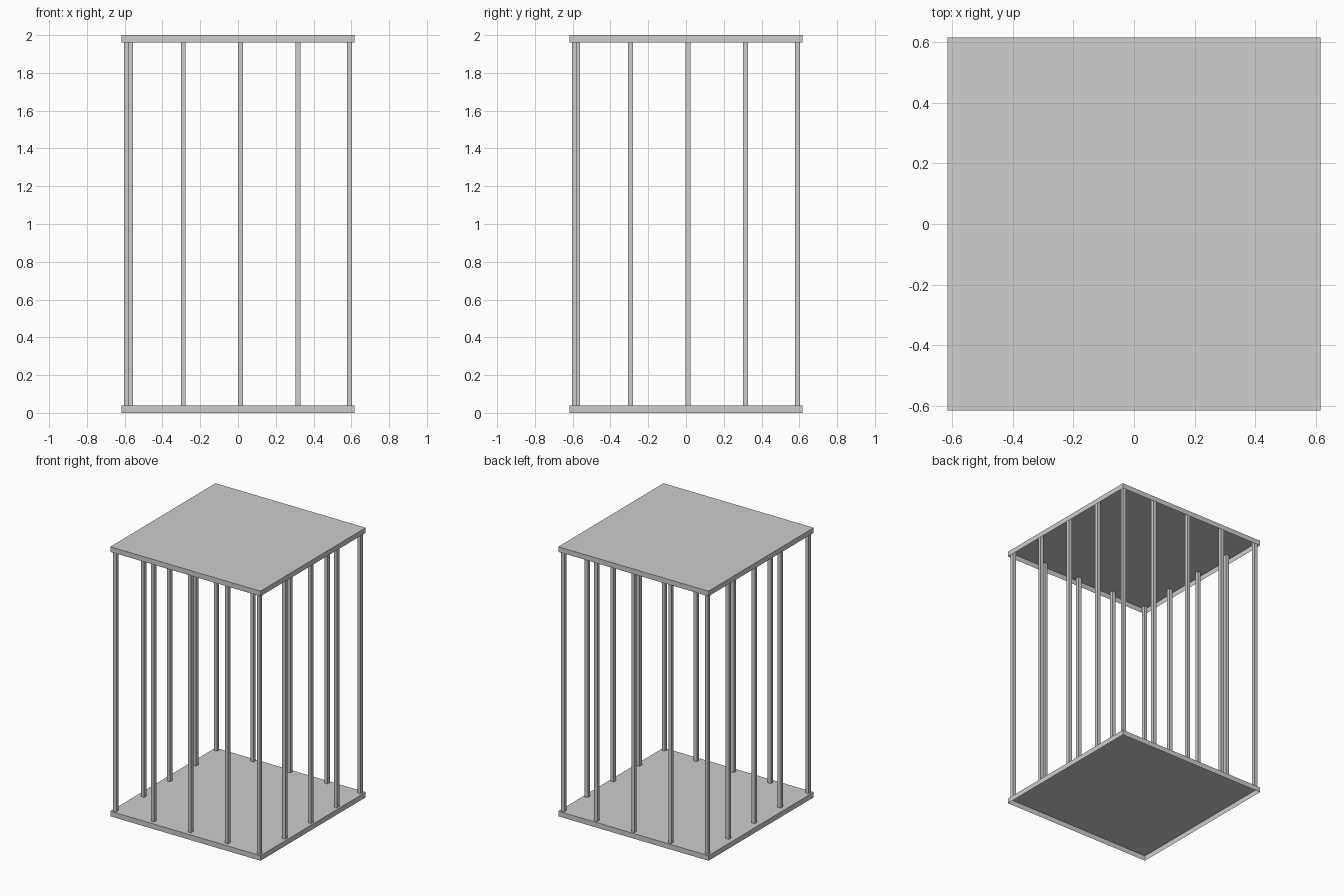
import bpy
import bmesh
from mathutils import Matrix

cube = bpy.data.objects.get("Cube")
if cube:
    bpy.data.objects.remove(cube, do_unlink=True)

GREY = (0.61, 0.61, 0.61, 1.0)
metal = bpy.data.materials.new("grey_metal")
metal.use_nodes = True
metal.diffuse_color = GREY
metal.node_tree.nodes["Principled BSDF"].inputs["Base Color"].default_value = GREY

HEIGHT, WIDTH, PLATE, BAR = 2.0, 1.233, 0.038, 0.026


def box(name, x, y, bottom, top, width, open_below=False):
    """Square upright box, optionally without its bottom face."""
    bm = bmesh.new()
    bmesh.ops.create_cube(bm, size=1, matrix=Matrix.Diagonal((width, width, top - bottom, 1)))
    if open_below:
        under = [f for f in bm.faces if f.normal.z < -0.5]
        bmesh.ops.delete(bm, geom=under, context="FACES_ONLY")
    mesh = bpy.data.meshes.new(name)
    bm.to_mesh(mesh)
    bm.free()
    mesh.materials.append(metal)
    ob = bpy.data.objects.new(name, mesh)
    ob.location = (x, y, (bottom + top) / 2)
    bpy.context.collection.objects.link(ob)


def bar(name, x, y):
    box(name, x, y, PLATE, HEIGHT - 0.004, BAR)


# Floor and roof: shallow trays, open underneath
box("floor_plate", 0, 0, 0, PLATE, WIDTH, open_below=True)
box("roof_plate", 0, 0, HEIGHT - PLATE, HEIGHT, WIDTH, open_below=True)

# Corner bars
EDGE = 0.59
for side_x, sx in (("right", -1), ("left", 1)):
    for side_y, sy in (("front", -1), ("back", 1)):
        bar(f"{side_y}_{side_x}_corner_bar", sx * EDGE, sy * EDGE)

# Three bars between the corners on each side
for i in range(3):
    along = 0.304 * (i - 1)
    bar(f"front_bar_{i + 1}", along + 0.014, -0.575)
    bar(f"back_bar_{i + 1}", along + 0.014, EDGE)
    bar(f"right_bar_{i + 1}", -0.568, along + 0.01)
    bar(f"left_bar_{i + 1}", EDGE, along + 0.01)
